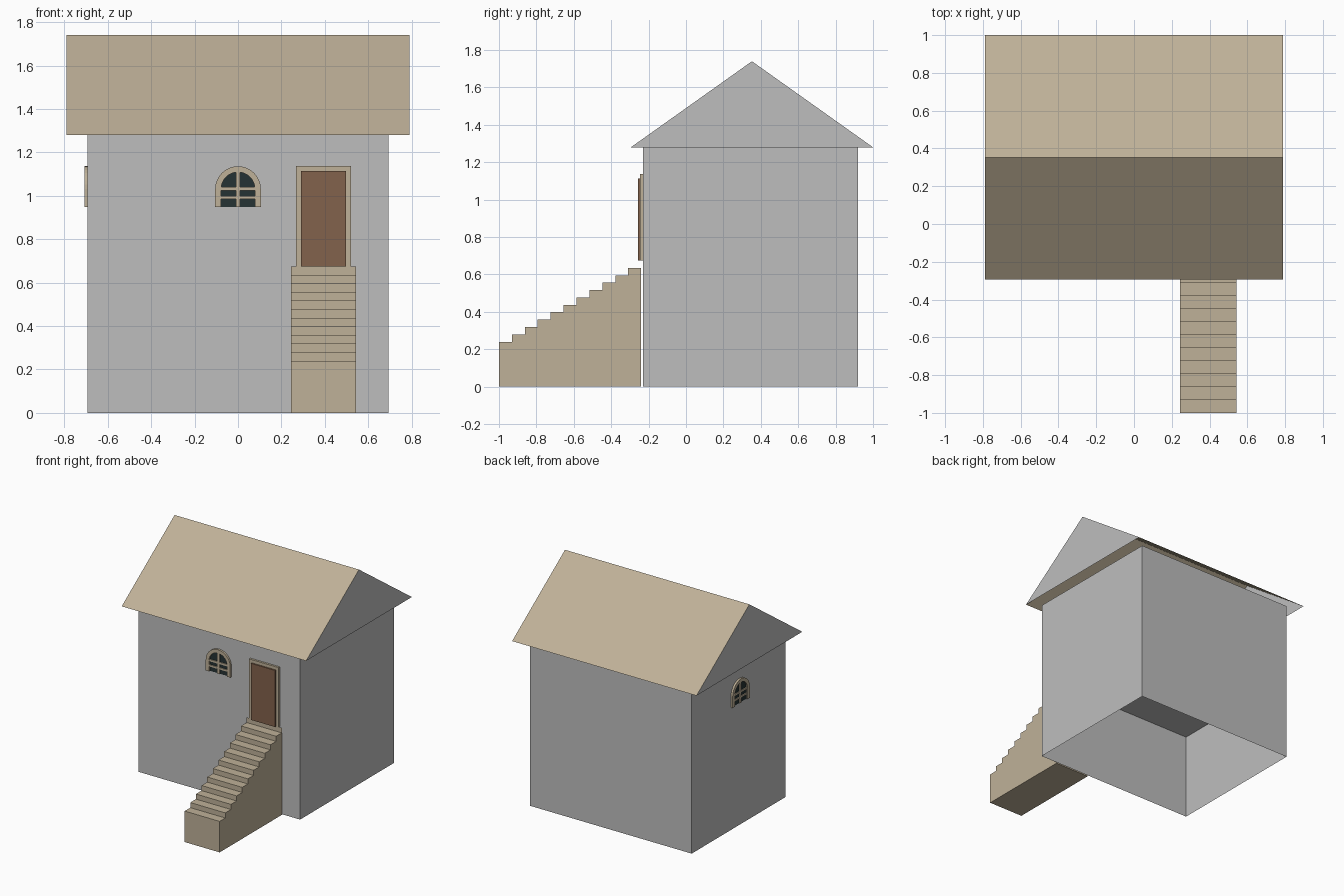
import bpy
import math

if "Cube" in bpy.data.objects:
    bpy.data.objects.remove(bpy.data.objects["Cube"])


def material(name, rgb):
    m = bpy.data.materials.new(name)
    m.diffuse_color = (*rgb, 1)
    m.use_nodes = True
    m.node_tree.nodes["Principled BSDF"].inputs["Base Color"].default_value = m.diffuse_color
    return m


TAN = material("tan_wood", (0.521, 0.440, 0.314))
GREY = material("grey_plaster", (0.515, 0.515, 0.515))
BROWN = material("brown_door", (0.223, 0.122, 0.072))
DARK = material("dark_glass", (0.0185, 0.032, 0.033))


def mesh_object(name, verts, faces, mats, face_mats=None):
    me = bpy.data.meshes.new(name)
    me.from_pydata(verts, [], faces)
    for m in mats:
        me.materials.append(m)
    for i, k in enumerate(face_mats or []):
        me.polygons[i].material_index = k
    ob = bpy.data.objects.new(name, me)
    bpy.context.collection.objects.link(ob)
    return ob


def prism(name, outline, y_front, y_back, mat):
    """Extrude a counter-clockwise x-z outline from front to back."""
    n = len(outline)
    verts = [(x, y_front, z) for x, z in outline] + [(x, y_back, z) for x, z in outline]
    faces = [tuple(range(n)), tuple(range(2 * n - 1, n - 1, -1))]
    faces += [(i, i + n, (i + 1) % n + n, (i + 1) % n) for i in range(n)]
    return mesh_object(name, verts, faces, [mat])


def rect(x0, x1, z0, z1):
    return [(x0, z0), (x1, z0), (x1, z1), (x0, z1)]


def arch(r, z0, zc, steps=16):
    """Right foot, over the semicircle, to the left foot."""
    arc = [(r * math.cos(math.pi * i / steps), zc + r * math.sin(math.pi * i / steps))
           for i in range(steps + 1)]
    return [(r, z0)] + arc + [(-r, z0)]


# Main dimensions
WX, WF, WB, EAVE = 0.693, -0.23, 0.92, 1.28
FLOOR = 0.675

# Walls: box open underneath
base = [(-WX, WF), (WX, WF), (WX, WB), (-WX, WB)]
mesh_object("walls",
            [(x, y, 0) for x, y in base] + [(x, y, EAVE) for x, y in base],
            [(0, 1, 5, 4), (1, 2, 6, 5), (2, 3, 7, 6), (3, 0, 4, 7), (4, 5, 6, 7)],
            [GREY])

# Raised floor
mesh_object("floor", [(x, y, FLOOR) for x, y in base], [(3, 2, 1, 0)], [GREY])

# Roof: open shell with tan slopes and grey gables
RX, RF, RB, RIDGE = 0.79, -0.295, 1.0, 1.74
mid = (RF + RB) / 2
roof_section = [(RF, EAVE), (mid, RIDGE), (RB, EAVE)]
mesh_object("roof",
            [(-RX, y, z) for y, z in roof_section] + [(RX, y, z) for y, z in roof_section],
            [(0, 3, 4, 1), (1, 4, 5, 2), (0, 1, 2), (3, 5, 4)],
            [TAN, GREY], [0, 0, 1, 1])

# Staircase: stepped side profile, last riser rising to the door sill
SX0, SX1, STEPS = 0.243, 0.543, 11
Y0, Y1, Z0 = -1.0, -0.24, 0.24
run, rise = (Y1 - Y0) / STEPS, (FLOOR - Z0) / STEPS
side = [(Y0, 0)]
for i in range(STEPS):
    z = Z0 + i * rise
    side += [(Y0 + i * run, z), (Y0 + (i + 1) * run, z)]
side.append((Y1, 0))
n = len(side)
verts = [(SX0, y, z) for y, z in side] + [(SX1, y, z) for y, z in side]
faces = [tuple(range(n)), tuple(range(2 * n - 1, n - 1, -1))]
faces += [(i, i + n, (i + 1) % n + n, (i + 1) % n) for i in range(n)]
mesh_object("stairs", verts, faces, [TAN])
mesh_object("top_riser",
            [(x, Y1, z) for x, z in rect(SX0, SX1, FLOOR - rise, FLOOR)],
            [(0, 1, 2, 3)], [TAN])

# Door and its surround
prism("door_frame", rect(0.267, 0.52, FLOOR, 1.137), -0.246, WF, TAN)
prism("door", rect(0.29, 0.498, FLOOR, 1.113), -0.257, WF, BROWN)


def window(name, location, angle):
    """Arched window, local origin on the wall surface, facing local -y."""
    z0, zc, ro, ri = 0.948, 1.031, 0.105, 0.078
    parts = [
        prism(name + "_frame", arch(ro, z0, zc) + arch(ri, z0, zc)[::-1], -0.015, 0, TAN),
        prism(name + "_glass", arch(ri, z0, zc), -0.004, 0, DARK),
        prism(name + "_mullion", rect(-0.01, 0.01, z0, zc + ri), -0.012, 0, TAN),
    ]
    for k, (a, b) in enumerate([(0.984, 0.998), (1.025, 1.040)]):
        parts.append(prism(f"{name}_bar_{k + 1}", rect(-ri, ri, a, b), -0.011, 0, TAN))
    for p in parts:
        p.location = location
        p.rotation_euler.z = angle


window("front_window", (0, WF, 0), 0)
window("left_window", (-WX, 0.335, 0), -math.pi / 2)
